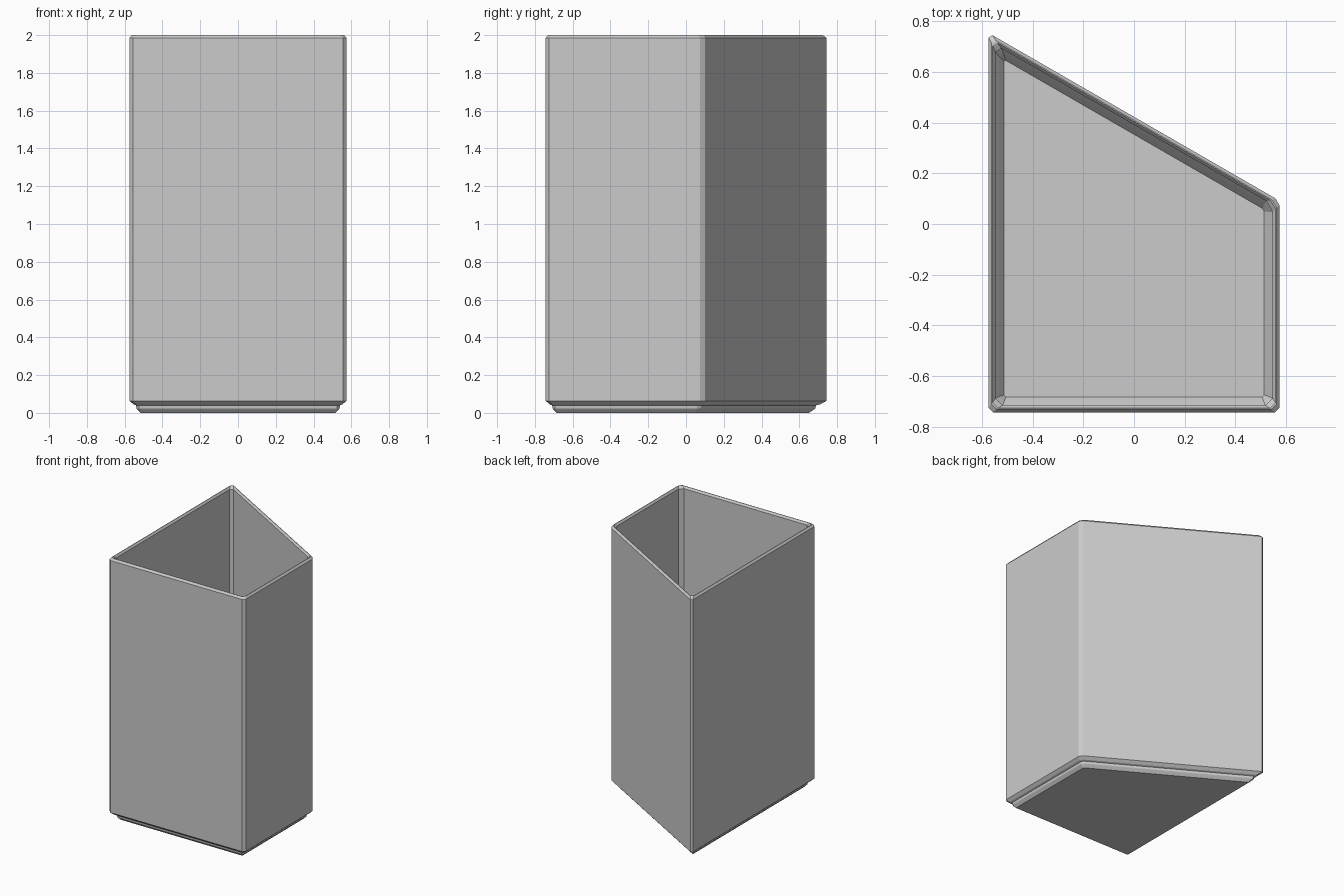
import bpy, bmesh
from mathutils import Vector

if "Cube" in bpy.data.objects:
    bpy.data.objects.remove(bpy.data.objects["Cube"])

# sharp corners of the slanted footprint, counter-clockwise
CORNERS = [Vector(p) for p in ((-0.574, -0.743), (0.574, -0.743),
                               (0.574, 0.092), (-0.574, 0.754))]


def outline(inset, cut):
    """Footprint moved inward by inset, each corner chamfered by cut."""
    n = len(CORNERS)
    lines = []
    for i in range(n):
        d = (CORNERS[(i + 1) % n] - CORNERS[i]).normalized()
        lines.append((CORNERS[i] + Vector((-d.y, d.x)) * inset, d))
    pts = []
    for i in range(n):
        p, d = lines[i - 1]
        q, e = lines[i]
        corner = p + d * ((q - p).cross(e) / d.cross(e))
        pts += [corner - d * cut, corner + e * cut]
    return pts


# (height, inset, corner chamfer) from underside, up outside, over rim, down inside
PROFILE = [
    (0.000, 0.058, 0.006), (0.019, 0.040, 0.012),
    (0.024, 0.036, 0.014), (0.040, 0.034, 0.014),
    (0.045, 0.021, 0.016), (0.064, 0.000, 0.018),
    (1.985, 0.000, 0.018), (2.000, 0.012, 0.020),
    (2.000, 0.016, 0.022), (1.985, 0.027, 0.028),
    (0.080, 0.027, 0.028), (0.060, 0.042, 0.020),
    (0.035, 0.060, 0.008),
]

# hollow container with stepped foot
bm = bmesh.new()
rings = [[bm.verts.new((p.x, p.y, z)) for p in outline(d, c)] for z, d, c in PROFILE]
for a, b in zip(rings, rings[1:]):
    for i in range(len(a)):
        j = (i + 1) % len(a)
        bm.faces.new((a[i], a[j], b[j], b[i]))
bm.faces.new(rings[0][::-1])   # underside
bm.faces.new(rings[-1])        # inner floor
bmesh.ops.recalc_face_normals(bm, faces=bm.faces)

mesh = bpy.data.meshes.new("container")
bm.to_mesh(mesh)
bm.free()
mat = bpy.data.materials.new("light grey")
mat.diffuse_color = (0.6, 0.6, 0.6, 1)
mat.use_nodes = True
mat.node_tree.nodes["Principled BSDF"].inputs["Base Color"].default_value = mat.diffuse_color
mesh.materials.append(mat)
bpy.context.collection.objects.link(bpy.data.objects.new("container", mesh))
